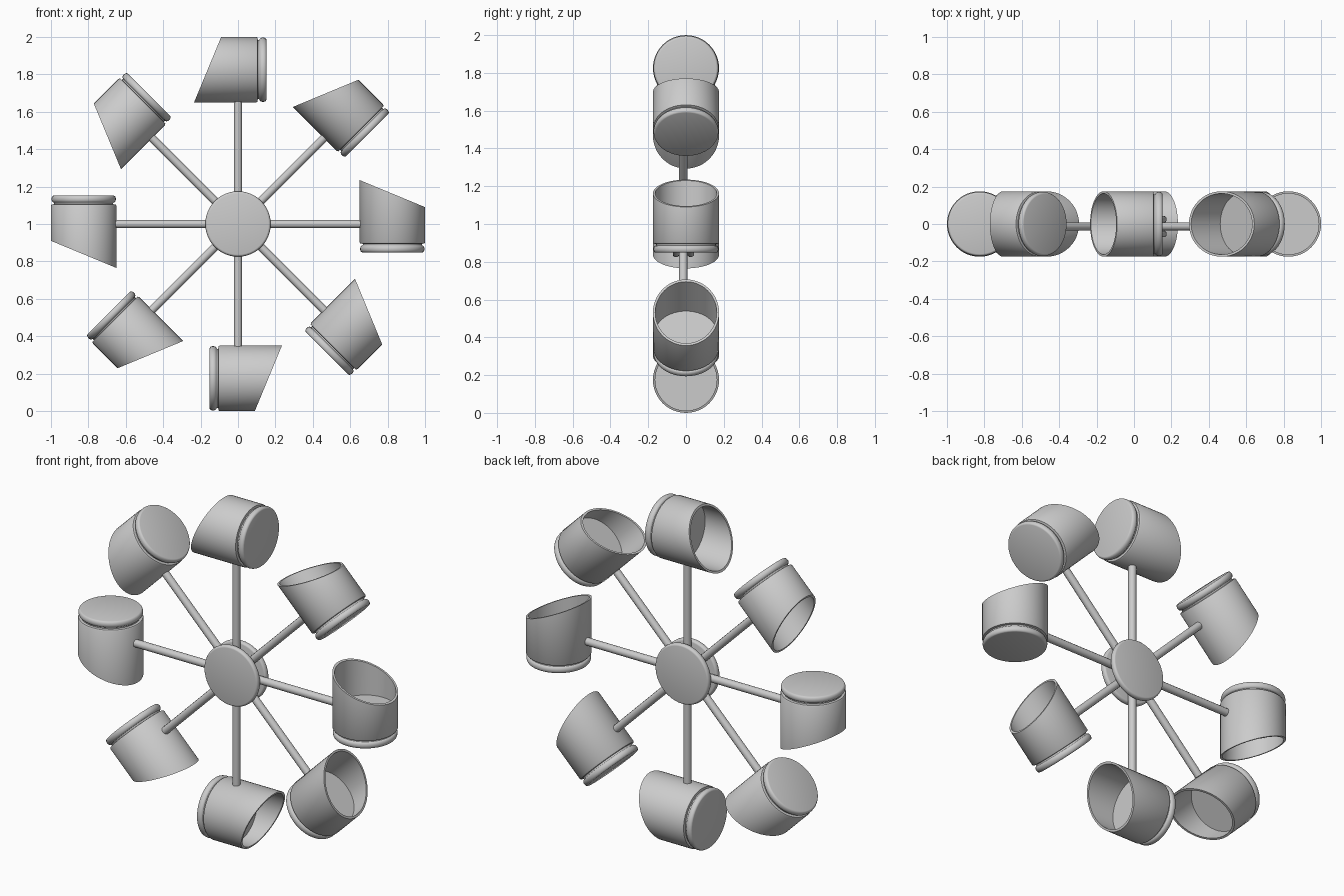
import bpy, bmesh, math
from mathutils import Matrix, Vector

cube = bpy.data.objects.get("Cube")
if cube:
    bpy.data.objects.remove(cube, do_unlink=True)

COUNT = 8
AXLE_Z = 1.0
ARM = 0.825          # axle to bucket centre
RADIUS = 0.175       # bucket radius
SLOPE = -0.414       # slant of the bucket rim
SPOKE_Y = -0.014


def lathe(name, profile, matrix, segments=48):
    """Revolve (radius, height, slant) points around z, capping both ends."""
    bm = bmesh.new()
    rings = []
    for r, h, slant in profile:
        ring = []
        for i in range(segments):
            a = math.tau * i / segments
            x, y = r * math.cos(a), r * math.sin(a)
            ring.append(bm.verts.new((x, y, h + slant * SLOPE * x)))
        rings.append(ring)
    for low, high in zip(rings, rings[1:]):
        for i in range(segments):
            j = (i + 1) % segments
            bm.faces.new((low[i], low[j], high[j], high[i]))
    bm.faces.new(rings[0][::-1])
    bm.faces.new(rings[-1])
    bmesh.ops.recalc_face_normals(bm, faces=bm.faces)
    mesh = bpy.data.meshes.new(name)
    bm.to_mesh(mesh)
    bm.free()
    obj = bpy.data.objects.new(name, mesh)
    bpy.context.collection.objects.link(obj)
    obj.matrix_world = matrix
    return obj


def rounded_edge(radius, bottom, top, bulge):
    """Half-round outer edge between two heights."""
    mid, half = (bottom + top) / 2, (top - bottom) / 2
    steps = 8
    return [(radius - bulge + bulge * math.cos(a), mid + half * math.sin(a), 0)
            for a in (math.pi * (i / steps - 0.5) for i in range(steps + 1))]


# Bucket: rounded base, groove, slanted open body, inner floor
rim = 0.1625
bucket_profile = rounded_edge(0.172, -0.152, -0.115, 0.012) + [
    (0.158, -0.112, 0), (0.158, -0.106, 0),
    (0.171, -0.104, 0), (RADIUS, -0.098, 0),
    (RADIUS, rim, 1), (RADIUS - 0.012, rim, 1),
    (RADIUS - 0.012, 0.01, 0),
]
spoke_profile = [(0.022, 0, 0), (0.022, ARM - RADIUS + 0.008, 0)]

objects = []
axle = Matrix.Translation((0, 0, AXLE_Z))
for n in range(COUNT):
    turn = axle @ Matrix.Rotation(-math.tau * n / COUNT, 4, 'Y')
    objects.append(lathe(f"bucket_{n + 1}", bucket_profile,
                         turn @ Matrix.Translation((ARM, 0, 0))))
    # Spoke from the axle to the bucket wall
    outward = Matrix.Translation((0, SPOKE_Y, 0)) @ Matrix.Rotation(math.pi / 2, 4, 'Y')
    objects.append(lathe(f"spoke_{n + 1}", spoke_profile, turn @ outward, 12))

# Hub plates on either side of the spokes
plate_profile = rounded_edge(0.175, 0.022, 0.056, 0.012)
for name, side in (("front_hub_plate", 1), ("back_hub_plate", -1)):
    facing = Matrix.Rotation(side * math.pi / 2, 4, 'X')
    objects.append(lathe(name, plate_profile,
                         Matrix.Translation((0, SPOKE_Y, AXLE_Z)) @ facing))

# Smooth shading with sharp edges kept
bpy.ops.object.select_all(action='DESELECT')
for obj in objects:
    obj.select_set(True)
bpy.context.view_layer.objects.active = objects[0]
bpy.ops.object.shade_smooth_by_angle(angle=math.radians(35))
